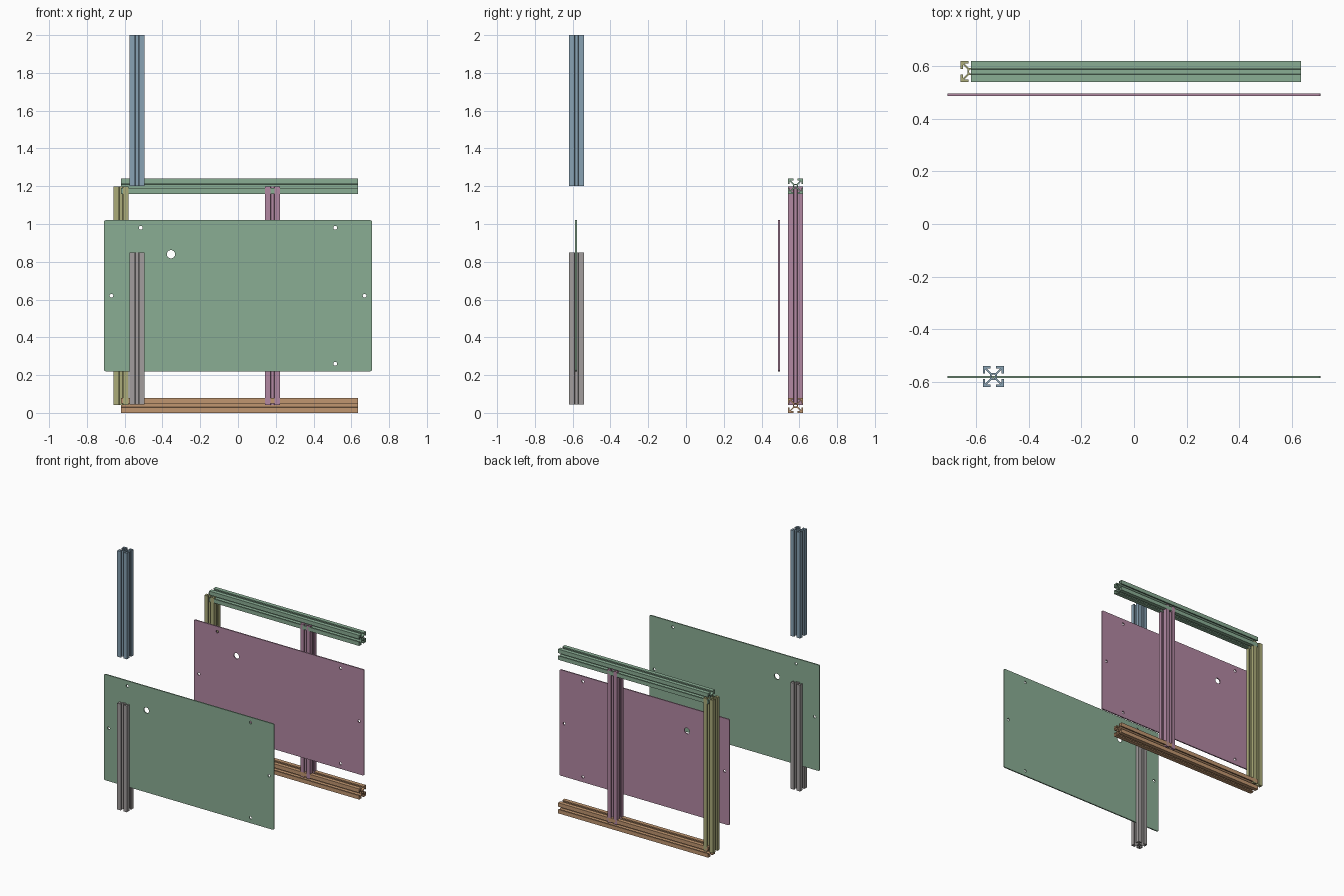
import bpy, bmesh, math
from math import pi, cos, sin

cube = bpy.data.objects.get("Cube")
if cube:
    bpy.data.objects.remove(cube, do_unlink=True)


def material(name, r, g, b):
    """Flat material from display colour values, stored as linear."""
    lin = [((c / 255 + 0.055) / 1.055) ** 2.4 for c in (r, g, b)] + [1.0]
    m = bpy.data.materials.new(name)
    m.use_nodes = True
    m.diffuse_color = lin
    m.node_tree.nodes["Principled BSDF"].inputs["Base Color"].default_value = lin
    return m


green = material("sage green", 138, 173, 148)
pink = material("dusty pink", 178, 136, 162)
olive = material("olive", 172, 172, 122)
tan = material("tan", 192, 150, 112)
blue = material("slate blue", 136, 162, 180)
grey = material("warm grey", 162, 158, 157)


def extrude_profile(name, loops, length, location, rotation, mat):
    """Fill closed loops (inner loops become holes) and extrude them to a mesh."""
    curve = bpy.data.curves.new(name, 'CURVE')
    curve.dimensions = '2D'
    curve.fill_mode = 'BOTH'
    curve.extrude = length / 2
    for loop in loops:
        spline = curve.splines.new('POLY')
        spline.points.add(len(loop) - 1)
        for point, (x, y) in zip(spline.points, loop):
            point.co = (x, y, 0, 1)
        spline.use_cyclic_u = True
    temp = bpy.data.objects.new(name + " outline", curve)
    bpy.context.collection.objects.link(temp)
    graph = bpy.context.evaluated_depsgraph_get()
    mesh = bpy.data.meshes.new_from_object(temp.evaluated_get(graph))
    bpy.data.objects.remove(temp, do_unlink=True)
    bpy.data.curves.remove(curve)

    bm = bmesh.new()
    bm.from_mesh(mesh)
    bmesh.ops.remove_doubles(bm, verts=bm.verts, dist=1e-5)
    bmesh.ops.recalc_face_normals(bm, faces=bm.faces)
    for face in bm.faces:
        face.smooth = False
    bm.to_mesh(mesh)
    bm.free()
    mesh.name = name
    mesh.materials.clear()
    mesh.materials.append(mat)
    obj = bpy.data.objects.new(name, mesh)
    obj.location, obj.rotation_euler = location, rotation
    bpy.context.collection.objects.link(obj)
    return obj


def arc(cx, cy, r, start, end, n):
    return [(cx + r * cos(start + (end - start) * i / n),
             cy + r * sin(start + (end - start) * i / n)) for i in range(n + 1)]


def circle(cx, cy, r, n=24):
    return arc(cx, cy, r, 0, 2 * pi, n)[:-1]


# Slotted beam section: one side, repeated four times by quarter turns
HALF, LIP, SLOT, CORE, WEB = 0.04, 0.031, 0.0105, 0.013, 0.0045
lower = [(HALF, -HALF), (HALF, -SLOT), (LIP, -SLOT),
         (LIP, WEB - LIP), (CORE, WEB - CORE)]
side = lower + [(x, -y) for x, y in reversed(lower[1:])]
section = []
for turn in range(4):
    for x, y in side:
        for _ in range(turn):
            x, y = -y, x
        section.append((x, y))
bore = circle(0, 0, 0.0075, 16)


def post(name, x, y, z0, z1, mat):
    extrude_profile(name, [section, bore], z1 - z0, (x, y, (z0 + z1) / 2), (0, 0, 0), mat)


def rail(name, x0, x1, y, z, mat):
    extrude_profile(name, [section, bore], x1 - x0, ((x0 + x1) / 2, y, z), (0, pi / 2, 0), mat)


# Front posts, one above the other
post("lower_front_post", -0.535, -0.58, 0.045, 0.848, grey)
post("upper_front_post", -0.535, -0.58, 1.2, 2.0, blue)

# Rear frame
post("rear_side_post", -0.62, 0.58, 0.043, 1.198, olive)
post("rear_middle_post", 0.183, 0.58, 0.043, 1.198, pink)
rail("top_rail", -0.62, 0.635, 0.58, 1.2, green)
rail("bottom_rail", -0.62, 0.635, 0.58, 0.04, tan)

# Panels with rounded corners, screw holes and one cable hole
W, H, R = 0.71, 0.4, 0.01
outline = []
for i, (sx, sy) in enumerate([(1, 1), (-1, 1), (-1, -1), (1, -1)]):
    outline += arc(sx * (W - R), sy * (H - R), R, i * pi / 2, (i + 1) * pi / 2, 4)
screws = [(sx * 0.515, sy * 0.36) for sx in (-1, 1) for sy in (-1, 1)]
screws += [(-0.67, 0), (0.67, 0)]
holes = [circle(x, y, 0.01, 16) for x, y in screws] + [circle(-0.355, 0.22, 0.022)]
for name, y, mat in [("front_panel", -0.582, green), ("rear_panel", 0.492, pink)]:
    extrude_profile(name, [outline] + holes, 0.009, (0, y, 0.62), (pi / 2, 0, 0), mat)
